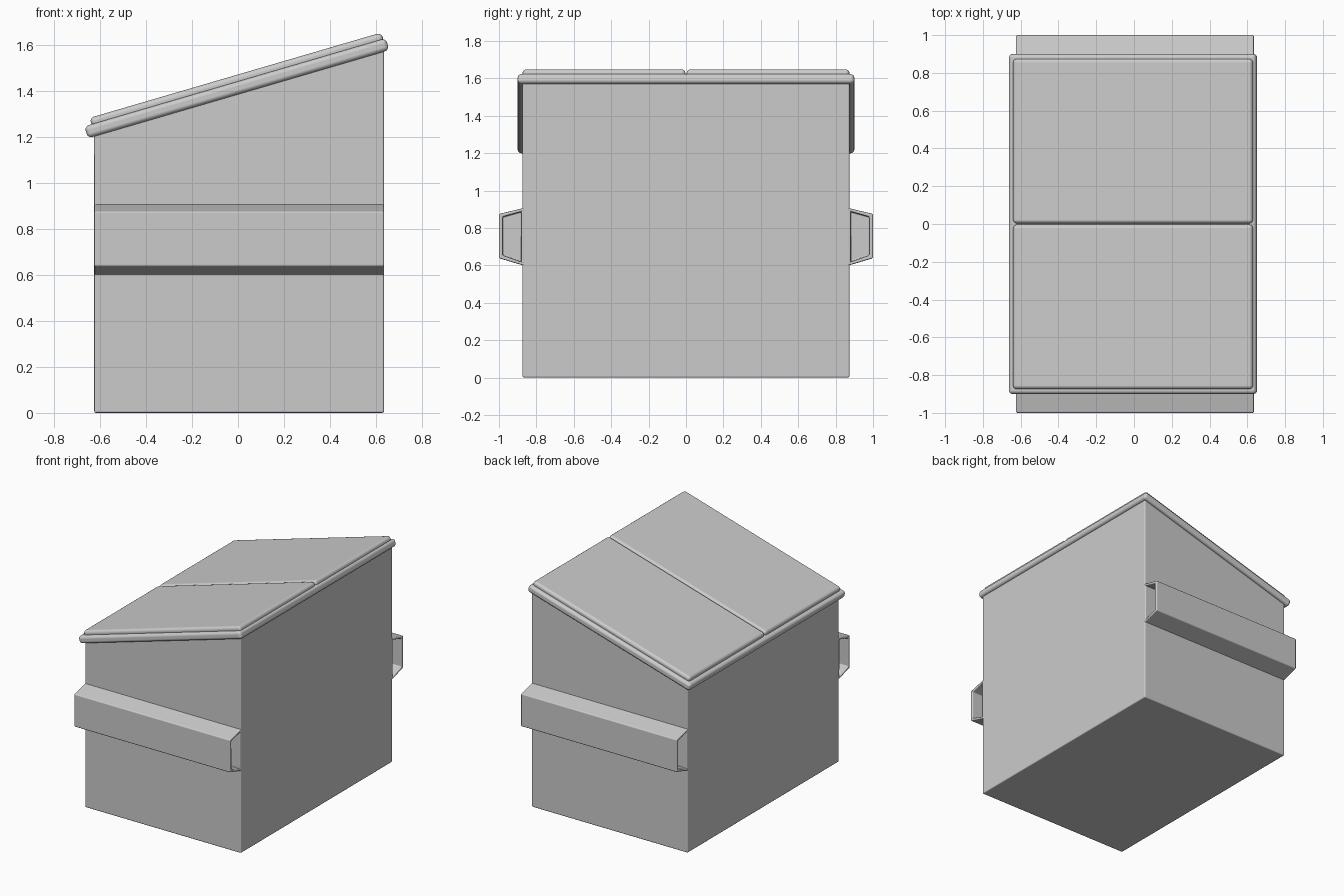
import bpy, bmesh, math
from mathutils import Matrix, Vector

if "Cube" in bpy.data.objects:
    bpy.data.objects.remove(bpy.data.objects["Cube"])

X0, X1 = -0.625, 0.635            # body ends
HALF = 0.874                      # body half width
TILT = math.radians(16.3)         # slope of the top
TOP = Matrix.Translation((-0.005, 0, 1.411)) @ Matrix.Rotation(-TILT, 4, 'Y')


def finish(name, bm, bevel, segments):
    bmesh.ops.recalc_face_normals(bm, faces=bm.faces)
    for f in bm.faces:
        f.smooth = True
    me = bpy.data.meshes.new(name)
    bm.to_mesh(me)
    bm.free()
    ob = bpy.data.objects.new(name, me)
    bpy.context.collection.objects.link(ob)
    mod = ob.modifiers.new("Bevel", 'BEVEL')
    mod.width = bevel
    mod.segments = segments
    mod.limit_method = 'ANGLE'
    mod.harden_normals = True
    return ob


def prism(points, sweep):
    """Closed profile swept along a vector."""
    bm = bmesh.new()
    face = bm.faces.new([bm.verts.new(p) for p in points])
    ext = bmesh.ops.extrude_face_region(bm, geom=[face], use_keep_orig=True)
    verts = [g for g in ext['geom'] if isinstance(g, bmesh.types.BMVert)]
    bmesh.ops.translate(bm, verts=verts, vec=sweep)
    bmesh.ops.recalc_face_normals(bm, faces=bm.faces)
    return bm


def slab(name, centre, size, bevel, segments):
    """Box lying in the tilted plane of the top."""
    bm = bmesh.new()
    bmesh.ops.create_cube(bm, size=1, matrix=Matrix.Translation(centre) @ Matrix.Diagonal((*size, 1)))
    ob = finish(name, bm, bevel, segments)
    ob.matrix_world = TOP
    return ob


# Body with sloping top
def slope_z(x):
    return 1.411 + (x + 0.005) * math.tan(TILT)


profile = [(X0, 0), (X1, 0), (X1, slope_z(X1)), (X0, slope_z(X0))]
finish("bin_body", prism([(x, -HALF, z) for x, z in profile], (0, 2 * HALF, 0)), 0.008, 2)

# Rounded rim around the top
slab("top_rim", (0, 0, 0), (1.365, 1.80, 0.054), 0.02, 3)

# Two lids, meeting in the middle
for side, label in ((-1, "front"), (1, "back")):
    slab(label + "_lid", (0.01, side * 0.4385, 0.034), (1.322, 0.871, 0.044), 0.02, 3)

# Fork sleeves with recessed ends
for side, label in ((-1, "front"), (1, "back")):
    section = [(0.865, 0.907), (1.0, 0.875), (1.0, 0.638), (0.865, 0.598)]
    bm = prism([(X0, side * y, z) for y, z in section], (X1 - X0, 0, 0))
    ends = [f for f in bm.faces if abs(f.normal.x) > 0.9]
    for end in ends:
        inward = Vector((-0.12 if end.normal.x > 0 else 0.12, 0, 0))
        bmesh.ops.inset_region(bm, faces=[end], thickness=0.026)
        ext = bmesh.ops.extrude_discrete_faces(bm, faces=[end])
        floor = ext['faces'][0]
        bmesh.ops.translate(bm, verts=floor.verts[:], vec=inward)
    finish(label + "_fork_sleeve", bm, 0.009, 2)
